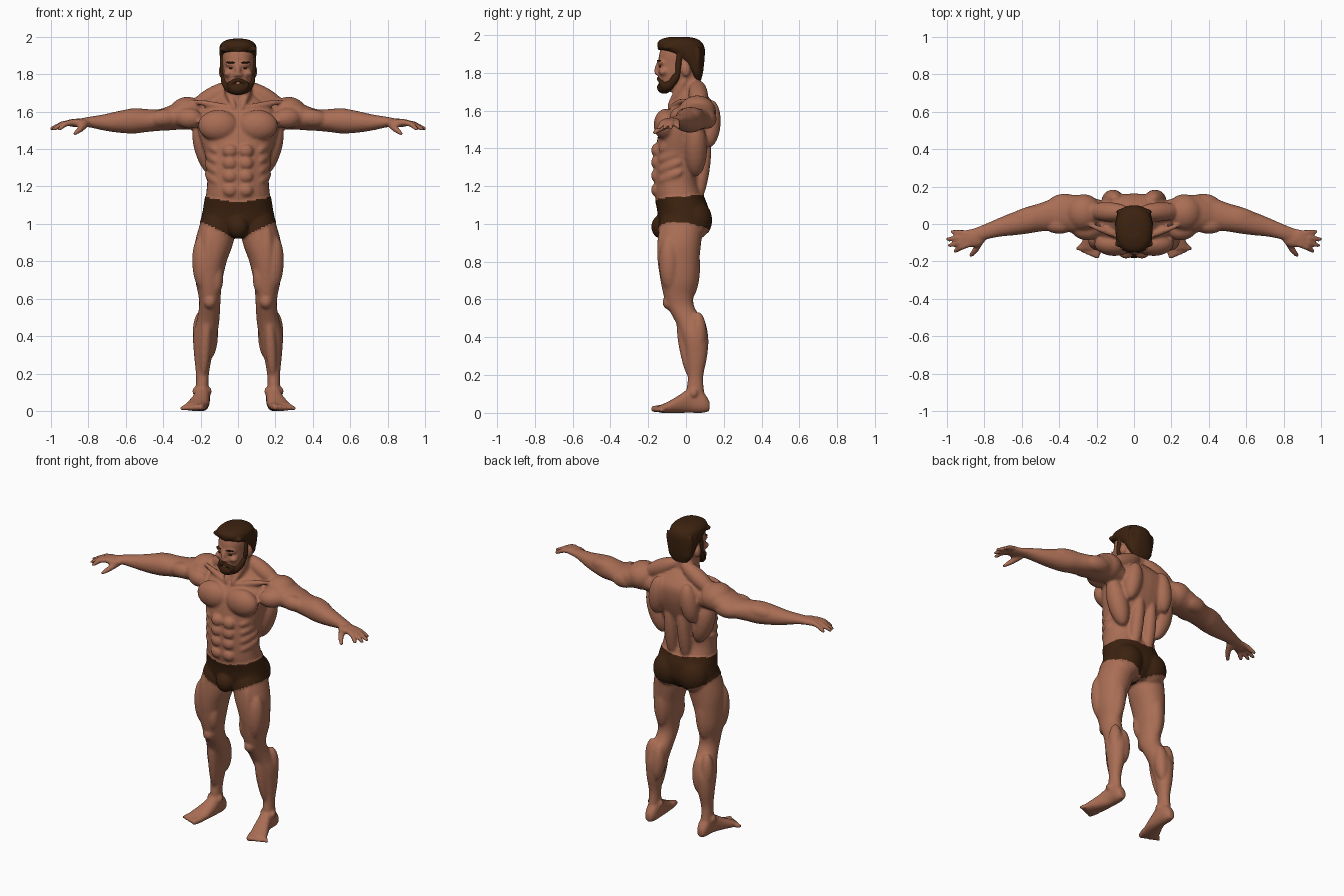
import bpy, bmesh, math, random
from mathutils import Vector, Matrix

random.seed(4)


def material(name, rgb):
    m = bpy.data.materials.new(name)
    m.diffuse_color = (*rgb, 1)
    return m


SKIN = material("skin", (0.40, 0.155, 0.09))
BROWN = material("dark_brown", (0.045, 0.016, 0.005))


def catmull(a, b, c, d, t):
    return 0.5 * (2*b + (c - a)*t + (2*a - 5*b + 4*c - d)*t*t + (3*b - a - 3*c + d)*t**3)


def loft(bm, axis, rows, power=2.3, n=28, sub=4):
    """Closed skin through rows of (position, a0, a1, b0, b1) along an axis."""
    fine = []
    for i in range(len(rows) - 1):
        quad = [rows[max(0, min(len(rows) - 1, i + k))] for k in (-1, 0, 1, 2)]
        fine += [[catmull(*v, s / sub) for v in zip(*quad)] for s in range(sub)]
    fine.append(rows[-1])
    rings = []
    for t, a0, a1, b0, b1 in fine:
        ring = []
        for k in range(n):
            c, s = math.cos(2*math.pi*k/n), math.sin(2*math.pi*k/n)
            a = (a0 + a1)/2 + (a1 - a0)/2 * math.copysign(abs(c)**(2/power), c)
            b = (b0 + b1)/2 + (b1 - b0)/2 * math.copysign(abs(s)**(2/power), s)
            ring.append(bm.verts.new([(t, a, b), (a, t, b), (a, b, t)][axis]))
        rings.append(ring)
    for r, q in zip(rings, rings[1:]):
        for k in range(n):
            bm.faces.new((r[k], r[(k+1) % n], q[(k+1) % n], q[k]))
    bm.faces.new(rings[0][::-1])
    bm.faces.new(rings[-1])


def ball(bm, c, r):
    bmesh.ops.create_icosphere(bm, subdivisions=3, radius=1,
                               matrix=Matrix.Translation(c) @ Matrix.Diagonal((*r, 1)))


def muscle(bm, p, q, r, over=1.15):
    """Spindle stretched between two points."""
    p, q = Vector(p), Vector(q)
    rot = (q - p).to_track_quat('Z', 'Y').to_matrix().to_4x4()
    bmesh.ops.create_icosphere(bm, subdivisions=3, radius=1, matrix=Matrix.Translation((p + q)/2) @ rot
                               @ Matrix.Diagonal((r, r, (q - p).length/2*over, 1)))


def digit(bm, p, q, r0, r1):
    """Rounded tapered finger or toe."""
    p, q = Vector(p), Vector(q)
    rot = (q - p).to_track_quat('Z', 'Y').to_matrix().to_4x4()
    bmesh.ops.create_cone(bm, cap_ends=True, segments=12, radius1=r0, radius2=r1, depth=(q - p).length,
                          matrix=Matrix.Translation((p + q)/2) @ rot)
    ball(bm, p, (r0,)*3)
    ball(bm, q, (r1,)*3)


def fuse(bm, name, mats, voxel, smooth):
    """Mirror, melt together and smooth into one surface."""
    me = bpy.data.meshes.new(name)
    bmesh.ops.recalc_face_normals(bm, faces=bm.faces)
    bm.to_mesh(me)
    bm.free()
    ob = bpy.data.objects.new(name, me)
    bpy.context.collection.objects.link(ob)
    mi = ob.modifiers.new("mirror", 'MIRROR')
    mi.use_mirror_merge = False
    rm = ob.modifiers.new("remesh", 'REMESH')
    rm.mode = 'VOXEL'
    rm.voxel_size = voxel
    sm = ob.modifiers.new("smooth", 'SMOOTH')
    sm.factor, sm.iterations = 0.5, smooth
    final = bpy.data.meshes.new_from_object(ob.evaluated_get(bpy.context.evaluated_depsgraph_get()))
    ob.modifiers.clear()
    ob.data = final
    final.materials.clear()
    for m in mats:
        final.materials.append(m)
    for p in final.polygons:
        p.use_smooth = True
        p.material_index = 0
    return ob


body = bmesh.new()

# torso
loft(body, 2, [(z, -w, w, f, b) for z, w, f, b in (
    (.93, .07, -.12, .07), (1.0, .185, -.14, .115), (1.08, .183, -.15, .115), (1.15, .172, -.165, .09),
    (1.22, .165, -.168, .07), (1.30, .165, -.168, .08), (1.38, .18, -.16, .11), (1.46, .205, -.15, .14),
    (1.54, .22, -.13, .16), (1.61, .20, -.09, .16), (1.66, .13, -.04, .13), (1.70, .07, -.03, .09))])
ball(body, (.105, -.105, 1.525), (.108, .066, .085))          # chest
for z in (1.18, 1.255, 1.325, 1.39):                           # abdominals
    ball(body, (.042, -.155, z), (.04, .03, .036))
for i in range(4):                                             # side ribs
    muscle(body, (.165, -.03, 1.44 - i*.055), (.115, -.135, 1.39 - i*.055), .028)
muscle(body, (.21, .05, 1.53), (.13, .05, 1.27), .062)         # back wing
muscle(body, (.10, .135, 1.64), (.13, .12, 1.42), .056)        # shoulder blade
muscle(body, (.05, .06, 1.12), (.045, .11, 1.45), .04)         # lower back
muscle(body, (.03, .06, 1.74), (.24, .07, 1.62), .052)         # neck slope
muscle(body, (.02, -.085, 1.615), (.23, -.01, 1.655), .018)    # collar bone
ball(body, (.09, .045, 1.02), (.095, .09, .105))               # seat
ball(body, (0, -.13, .985), (.055, .05, .06))                  # front of briefs

# neck and head
loft(body, 2, [(1.58, -.09, .09, -.09, .12), (1.66, -.076, .076, -.07, .09),
               (1.74, -.072, .072, -.075, .075), (1.80, -.07, .07, -.08, .08)])
muscle(body, (.02, -.09, 1.62), (.07, -.005, 1.76), .02)
loft(body, 2, [(z, -w, w, f, b) for z, w, f, b in (
    (1.70, .04, -.13, -.04), (1.74, .067, -.142, .05), (1.80, .08, -.147, .08), (1.85, .083, -.145, .088),
    (1.90, .085, -.142, .09), (1.95, .075, -.12, .08), (1.975, .045, -.08, .04))])
muscle(body, (0, -.142, 1.86), (0, -.162, 1.795), .014)        # nose
ball(body, (.012, -.15, 1.795), (.013, .014, .01))
muscle(body, (.012, -.143, 1.855), (.065, -.125, 1.853), .014) # brow
ball(body, (.052, -.118, 1.805), (.026, .028, .02))            # cheek
ball(body, (.09, .0, 1.815), (.013, .024, .036))               # ear

# arm
loft(body, 0, [(.18, -.01, .13, 1.51, 1.63), (.30, -.045, .155, 1.505, 1.655), (.37, -.04, .152, 1.50, 1.63),
               (.43, -.035, .138, 1.497, 1.612), (.50, -.04, .112, 1.49, 1.615), (.56, -.05, .095, 1.483, 1.618),
               (.64, -.06, .065, 1.488, 1.603), (.72, -.068, .033, 1.50, 1.585), (.80, -.085, -.002, 1.517, 1.572),
               (.86, -.10, -.025, 1.52, 1.56)], 2.1)
ball(body, (.27, .06, 1.592), (.098, .1, .088))                # shoulder cap
muscle(body, (.33, -.005, 1.57), (.47, -.005, 1.56), .048)     # upper arm front
muscle(body, (.30, .115, 1.56), (.45, .105, 1.55), .052)       # upper arm back
muscle(body, (.47, .07, 1.575), (.66, .02, 1.56), .046)        # forearm
muscle(body, (.20, -.05, 1.56), (.33, -.01, 1.57), .055)       # chest to arm
# hand
ball(body, (.86, -.075, 1.54), (.068, .05, .023))
for y0, y1, x1, z1 in ((-.05, -.042, .972, 1.512), (-.07, -.08, .995, 1.51),
                       (-.09, -.115, .985, 1.507), (-.108, -.145, .955, 1.507)):
    mid = (.55*.895 + .45*x1, .55*y0 + .45*y1, 1.535)
    digit(body, (.885, y0, 1.543), mid, .017, .015)
    digit(body, mid, (x1, y1, z1), .015, .011)
digit(body, (.82, -.085, 1.53), (.845, -.135, 1.505), .021, .017)
digit(body, (.845, -.135, 1.505), (.872, -.168, 1.483), .017, .011)

# leg
loft(body, 2, [(.08, .157, .228, 0, .10), (.14, .158, .225, .005, .093), (.20, .155, .225, .01, .092),
               (.30, .137, .235, -.003, .112), (.40, .113, .24, -.025, .118), (.48, .10, .222, -.055, .092),
               (.56, .095, .208, -.098, .045), (.62, .092, .212, -.118, .04), (.70, .083, .228, -.135, .06),
               (.80, .06, .233, -.148, .07), (.90, .025, .23, -.15, .08), (1.0, .015, .203, -.14, .09),
               (1.06, .05, .18, -.11, .07)], 2.1)
muscle(body, (.195, -.09, .92), (.185, -.085, .66), .055)      # outer thigh
muscle(body, (.12, -.09, .80), (.12, -.085, .63), .042)        # inner thigh
muscle(body, (.15, -.115, .98), (.155, -.10, .68), .045)       # middle thigh
muscle(body, (.14, .03, .90), (.155, .02, .62), .05)           # back of thigh
ball(body, (.15, -.088, .585), (.036, .036, .04))              # kneecap
muscle(body, (.145, .07, .50), (.155, .08, .29), .043)         # inner calf
muscle(body, (.20, .065, .52), (.20, .07, .32), .042)          # outer calf
muscle(body, (.165, -.035, .50), (.185, .02, .20), .03)        # shin
for x in (.155, .23):                                          # ankle bones
    ball(body, (x, .04, .105), (.014, .022, .022))
# foot
loft(body, 1, [(.125, .168, .212, .01, .06), (.09, .153, .226, 0, .11), (.03, .15, .23, 0, .135),
               (-.03, .153, .25, 0, .098), (-.09, .162, .278, 0, .062), (-.135, .175, .292, 0, .042)])
for i in range(5):                                             # toes
    x, r = .188 + i*.0245, .021 - i*.0018
    digit(body, (x, -.12, r + .004), (x + .012, -.168 + .009*i, r), r, r*.85)

body = fuse(body, "body", (SKIN, BROWN), .0085, 3)

# briefs, marked by a waistline and leg cut
me = body.data


def in_briefs(c):
    x = abs(c.x)
    back = max(0, min(1, (c.y + .1) / .2))
    low = .915 + .02*back + (.5 - .2*back)*x
    return x < .27 and low < c.z < 1.115 + .16*x + .3*max(0, c.y)


raised = set()
for p in me.polygons:
    if in_briefs(p.center):
        p.material_index = 1
        raised.update(p.vertices)
shift = {i: me.vertices[i].normal * .004 for i in raised}
for i, d in shift.items():
    me.vertices[i].co += d

# hair
hair = bmesh.new()
loft(hair, 2, [(1.755, -.05, .05, .04, .078), (1.80, -.082, .082, .022, .09), (1.86, -.093, .093, -.03, .097),
               (1.90, -.098, .098, -.09, .10), (1.93, -.10, .10, -.145, .099), (1.96, -.094, .094, -.15, .085),
               (1.98, -.07, .07, -.125, .055), (1.99, -.035, .035, -.08, .01)])
muscle(hair, (.084, -.035, 1.91), (.08, -.045, 1.77), .016)    # sideburn
for i in range(7):                                             # swept locks
    x = .006 + i*.0135
    lift = 1.978 - 3.2*x*x + random.uniform(-.004, .004)
    muscle(hair, (x, -.14 + x*.35, lift - .025), (x*.9, .04, lift - .004), .013)
    muscle(hair, (x, -.148 + x*.4, 1.925), (x, -.10, lift - .012), .015)
    muscle(hair, (x, .085 - 2.5*x*x, 1.93), (x*.8, .078 - 2.5*x*x, 1.79), .013)
fuse(hair, "hair", (BROWN,), .006, 2)

# beard
beard = bmesh.new()
muscle(beard, (.078, -.04, 1.80), (.06, -.085, 1.725), .022)
muscle(beard, (.068, -.07, 1.745), (.02, -.125, 1.712), .028)
ball(beard, (0, -.115, 1.722), (.052, .039, .034))
muscle(beard, (.0, -.15, 1.773), (.048, -.128, 1.748), .012)   # moustache
muscle(beard, (.046, -.128, 1.76), (.04, -.125, 1.72), .016)
fuse(beard, "beard", (BROWN,), .006, 2)

# eyes and eyebrows
face = bmesh.new()
muscle(face, (.018, -.153, 1.862), (.062, -.135, 1.864), .006)
ball(face, (.036, -.136, 1.833), (.014, .008, .005))
fuse(face, "eyes_and_brows", (BROWN,), .003, 1)
